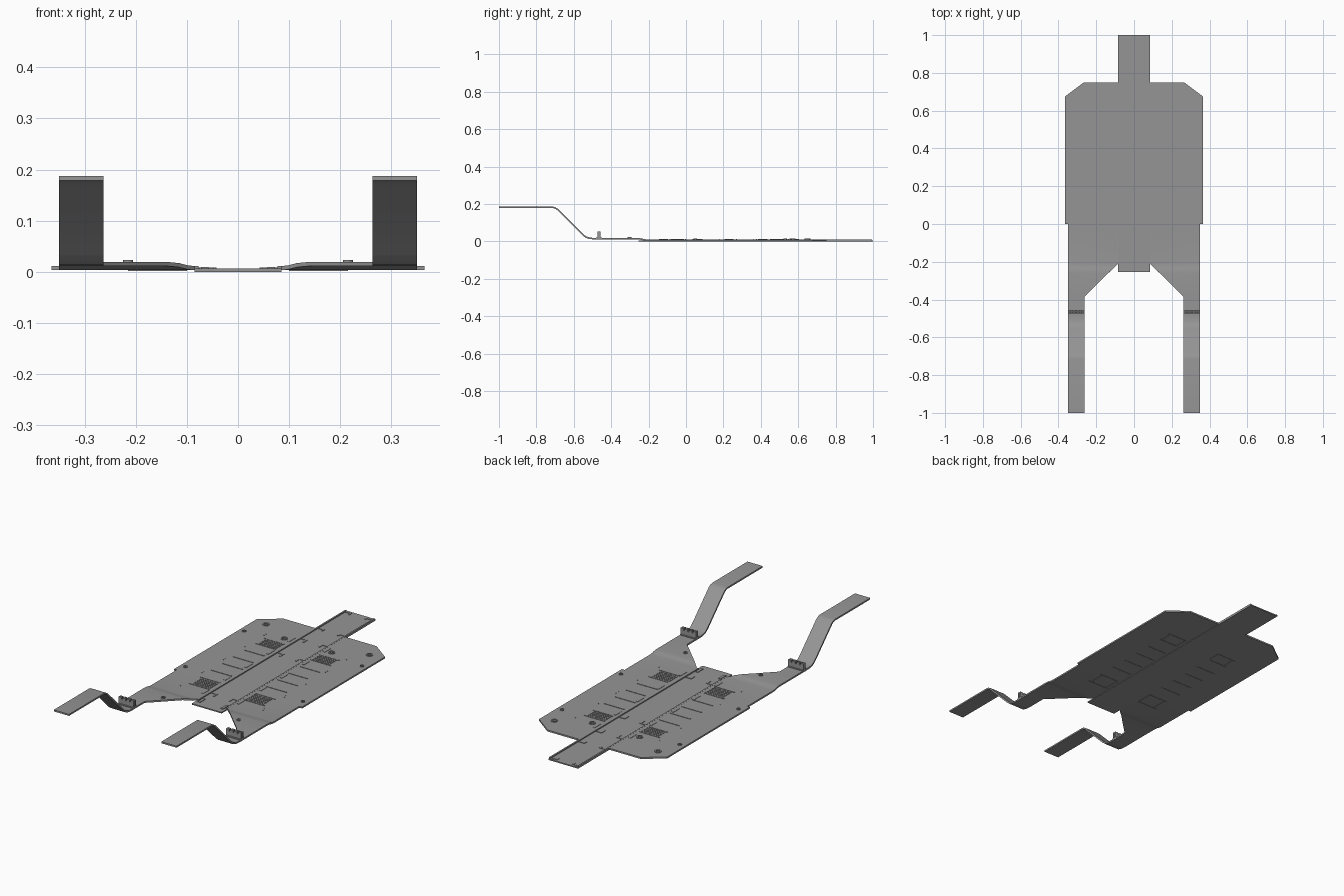
import bpy, bmesh, math
from mathutils import Matrix, Vector

if "Cube" in bpy.data.objects:
    bpy.data.objects.remove(bpy.data.objects["Cube"])

# dark grey sheet metal
steel = bpy.data.materials.new("dark_steel")
steel.diffuse_color = (.3, .3, .3, 1)
steel.use_nodes = True
steel.node_tree.nodes["Principled BSDF"].inputs["Base Color"].default_value = steel.diffuse_color


def finish(name, bm, mirror=True, smooth=False):
    bmesh.ops.recalc_face_normals(bm, faces=bm.faces)
    me = bpy.data.meshes.new(name)
    bm.to_mesh(me)
    bm.free()
    me.materials.append(steel)
    ob = bpy.data.objects.new(name, me)
    bpy.context.collection.objects.link(ob)
    if mirror:
        ob.modifiers.new("mirror", 'MIRROR')
    if smooth:
        bpy.context.view_layer.objects.active = ob
        ob.select_set(True)
        bpy.ops.object.shade_smooth_by_angle(angle=math.radians(35))
        ob.select_set(False)
    return ob


def box(bm, x0, x1, y0, y1, z0, z1):
    m = Matrix.Translation(((x0 + x1) / 2, (y0 + y1) / 2, (z0 + z1) / 2))
    m = m @ Matrix.Diagonal((x1 - x0, y1 - y0, z1 - z0, 1))
    bmesh.ops.create_cube(bm, size=1, matrix=m)


def ring(bm, x, y, r, ri, z0, z1, n=16):
    prof = [(ri, z0), (r, z0), (r, z1), (ri, z1)]
    loops = []
    for i in range(n):
        a = 2 * math.pi * i / n
        loops.append([bm.verts.new((x + q * math.cos(a), y + q * math.sin(a), z)) for q, z in prof])
    for i in range(n):
        a, b = loops[i], loops[(i + 1) % n]
        for k in range(4):
            j = (k + 1) % 4
            bm.faces.new((a[k], b[k], b[j], a[j]))


# side plate with bent rear arm: (y, top z, inner x, outer x)
T = 0.008
stations = [
    (-1.0, .187, .263, .35), (-.715, .187, .263, .35), (-.70, .184, .263, .35),
    (-.685, .175, .263, .35), (-.55, .04, .263, .35), (-.535, .028, .263, .35),
    (-.515, .021, .263, .35), (-.49, .019, .263, .35), (-.385, .019, .263, .35),
    (-.26, .019, .136, .35), (-.24, .017, .115, .35), (-.225, .013, .10, .35),
    (-.21, .011, .085, .35), (0, .011, .085, .35), (.001, .011, .085, .365),
    (.675, .011, .085, .365), (.75, .011, .085, .265)]
bm = bmesh.new()
rows = []
for i, (y, z, xi, xo) in enumerate(stations):
    p = stations[max(i - 1, 0)]
    q = stations[min(i + 1, len(stations) - 1)]
    t = Vector((q[0] - p[0], q[1] - p[1])).normalized()
    yb, zb = y + t.y * T, z - t.x * T
    rows.append([bm.verts.new(c) for c in ((xi, y, z), (xo, y, z), (xo, yb, zb), (xi, yb, zb))])
for a, b in zip(rows, rows[1:]):
    for k in range(4):
        j = (k + 1) % 4
        bm.faces.new((a[k], a[j], b[j], b[k]))
bm.faces.new(rows[0])
bm.faces.new(rows[-1])
finish("side_plate_and_arm", bm, smooth=True)

# centre spine
bm = bmesh.new()
box(bm, -.085, .085, -.255, 1.0, 0, .006)
finish("centre_spine", bm, mirror=False)

# narrow lips along the spine
bm = bmesh.new()
box(bm, .077, .085, -.21, .995, .005, .0115)
box(bm, .06, .077, .988, .995, .005, .008)
finish("spine_lip", bm)

# small hooked clips on the spine
bm = bmesh.new()
for y in (.98, .76, .62, .43, -.11):
    box(bm, .046, .075, y, y + .007, .005, .0085)
    box(bm, .042, .049, y - .025 if y < .7 else y - .012, y + .007, .005, .0085)
box(bm, .058, .072, -.225, -.18, .005, .009)
finish("spine_clips", bm)

# oblong tabs beside the spine
bm = bmesh.new()
for y in (.58, .41, .23, .06, -.12):
    box(bm, .096, .107, y - .025, y + .025, .010, .0125)
finish("edge_tabs", bm)

# round bosses
bm = bmesh.new()
for x, y, r, z in ((.295, .65, .016, .011), (.335, .53, .01, .011), (.335, .05, .01, .011),
                   (.135, .57, .016, .011), (.215, -.302, .01, .019)):
    ring(bm, x, y, r, r * .55, z - .002, z + .004)
finish("round_bosses", bm, smooth=True)

# rivets
bm = bmesh.new()
for y in (.555, .385, .225, .05, -.125):
    for d in (-.008, .008):
        m = Matrix.Translation((.235, y + d, .0113))
        bmesh.ops.create_cone(bm, cap_ends=True, segments=8, radius1=.003, radius2=.003,
                              depth=.002, matrix=m)
finish("rivets", bm)

# transverse ribs, proud on both faces
bm = bmesh.new()
for y in (.52, .45, .36, .27, .18, .09, -.003, -.09):
    box(bm, .1, .215, y - .002, y + .002, .0015, .013)
finish("cross_ribs", bm)

# louvre panels
bm = bmesh.new()
for y in (.487, -.047):
    for x in (.105, .2):
        box(bm, x - .002, x + .002, y - .035, y + .035, .0015, .013)
    for i in range(7):
        yy = y - .03 + i * .01
        box(bm, .107, .198, yy - .0015, yy + .0015, .010, .0125)
finish("louvre_panels", bm)

# notched arm brackets
bm = bmesh.new()
box(bm, .263, .35, -.482, -.45, .017, .022)
for y in (-.474, -.464):
    box(bm, .263, .35, y, y + .008, .02, .044)
    for i in range(4):
        x = .263 + i * .0233
        box(bm, x, x + .0171, y, y + .008, .043, .054)
finish("arm_bracket", bm)
